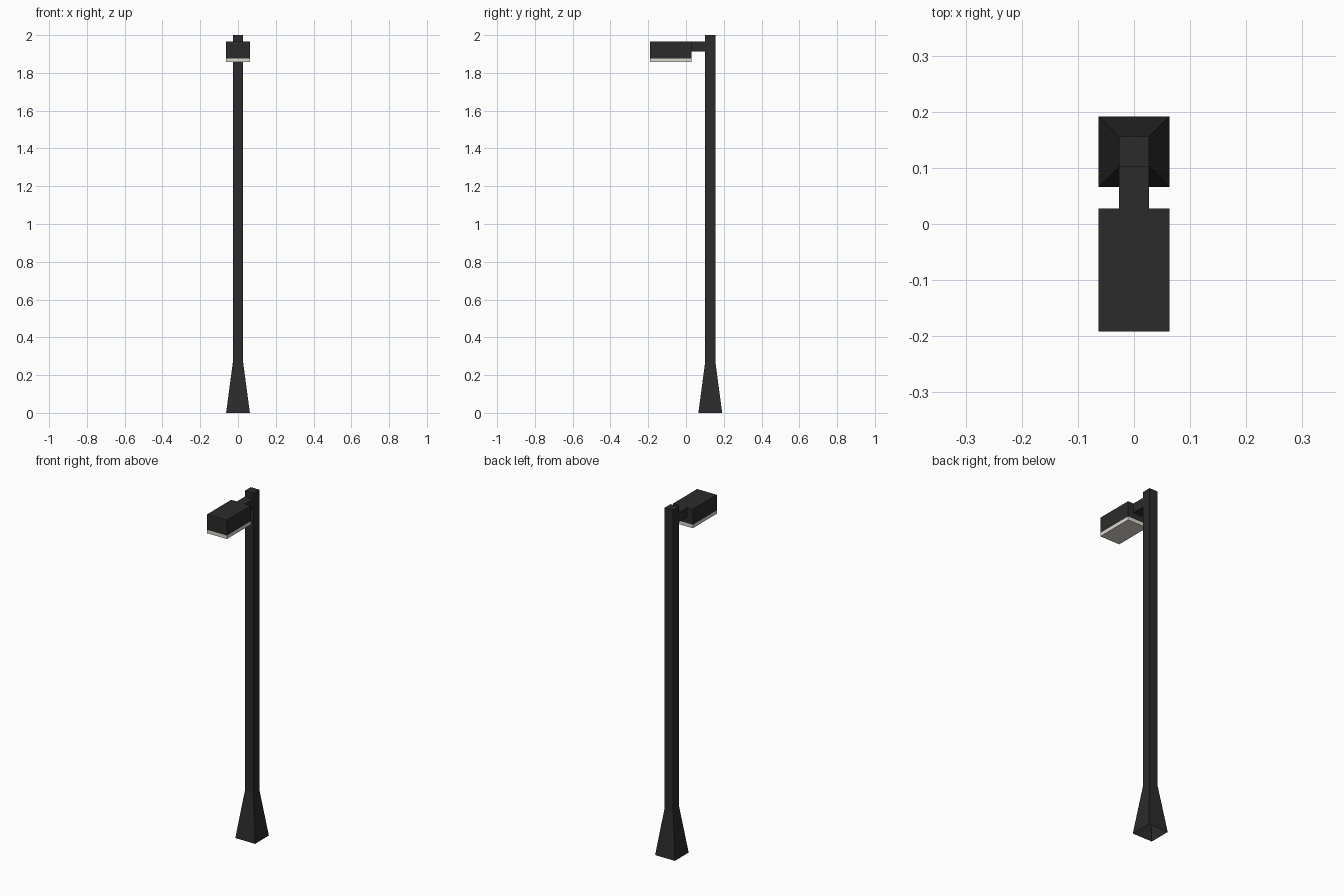
import bpy, bmesh

if "Cube" in bpy.data.objects:
    bpy.data.objects.remove(bpy.data.objects["Cube"])


def material(name, rgb):
    m = bpy.data.materials.new(name)
    m.diffuse_color = (*rgb, 1)
    m.use_nodes = True
    m.node_tree.nodes["Principled BSDF"].inputs["Base Color"].default_value = m.diffuse_color
    return m


dark = material("dark_metal", (0.024, 0.024, 0.024))
pale = material("pale_lens", (0.72, 0.69, 0.63))


def finish(name, bm, mat):
    bmesh.ops.recalc_face_normals(bm, faces=bm.faces)
    me = bpy.data.meshes.new(name)
    bm.to_mesh(me)
    bm.free()
    me.materials.append(mat)
    ob = bpy.data.objects.new(name, me)
    bpy.context.collection.objects.link(ob)
    return ob


def box(name, x, y, z, mat, open_y=False):
    """Box spanning +-x and the y and z ranges; open_y drops the hidden end caps."""
    bm = bmesh.new()
    bmesh.ops.create_cube(bm, size=1)
    for v in bm.verts:
        v.co = (x * 2 * v.co.x, y[v.co.y > 0], z[v.co.z > 0])
    if open_y:
        bm.normal_update()
        ends = [f for f in bm.faces if abs(f.normal.y) > 0.9]
        bmesh.ops.delete(bm, geom=ends, context='FACES_ONLY')
    return finish(name, bm, mat)


POLE_Y, POLE_R, HEAD_R = 0.1285, 0.027, 0.063

# Square pole with flared foot: square rings joined upward, open underneath
bm = bmesh.new()
rings = []
for r, z in [(HEAD_R, 0), (POLE_R, 0.27), (POLE_R, 2.0)]:
    rings.append([bm.verts.new((sx * r, POLE_Y + sy * r, z))
                  for sx, sy in [(-1, -1), (1, -1), (1, 1), (-1, 1)]])
for a, b in zip(rings, rings[1:]):
    for i in range(4):
        j = (i + 1) % 4
        bm.faces.new((a[i], a[j], b[j], b[i]))
bm.faces.new(rings[-1])
finish("pole", bm, dark)

# Arm from pole to lamp head
box("arm", POLE_R, (0.028, POLE_Y - POLE_R), (1.912, 1.966), dark, open_y=True)

# Lamp head and the lens plate beneath it
HEAD_Y = (-0.1915, 0.028)
box("lamp_housing", HEAD_R, HEAD_Y, (1.877, 1.966), dark)
box("lamp_lens", HEAD_R, HEAD_Y, (1.857, 1.877), pale)
